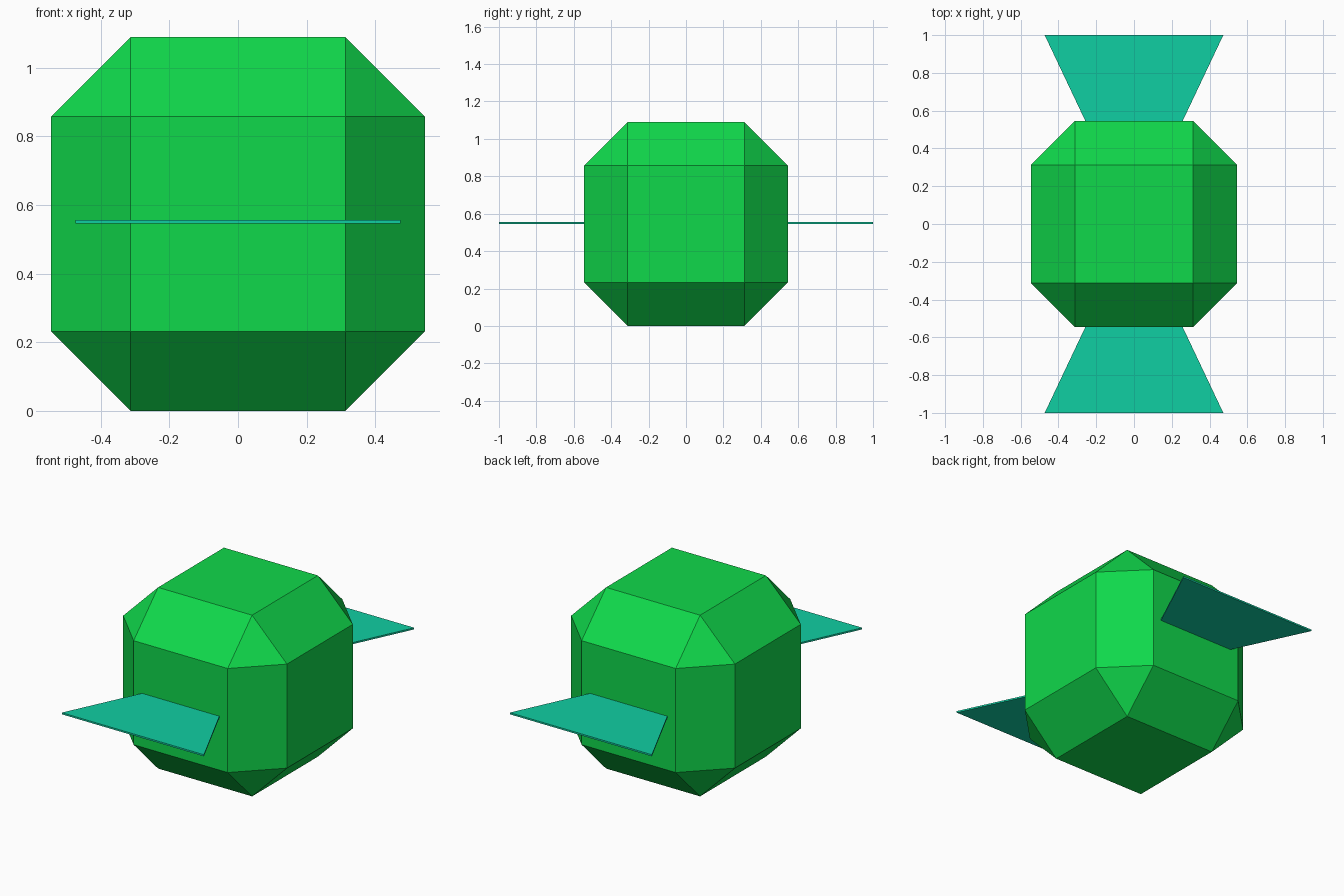
import bpy
import bmesh

if "Cube" in bpy.data.objects:
    bpy.data.objects.remove(bpy.data.objects["Cube"])

HALF = 0.545      # half width of the body
CHAMFER = 0.232   # edge cut of the body
WING_Z = 0.551
WING_T = 0.01


def finish(name, bm, color):
    bmesh.ops.recalc_face_normals(bm, faces=bm.faces)
    mesh = bpy.data.meshes.new(name)
    bm.to_mesh(mesh)
    bm.free()
    mat = bpy.data.materials.new(name + "_color")
    mat.diffuse_color = color
    mat.use_nodes = True
    mat.node_tree.nodes["Principled BSDF"].inputs["Base Color"].default_value = mat.diffuse_color
    mesh.materials.append(mat)
    obj = bpy.data.objects.new(name, mesh)
    bpy.context.collection.objects.link(obj)
    return obj


# Body: cube with all edges and corners chamfered flat
bm = bmesh.new()
bmesh.ops.create_cube(bm, size=2 * HALF)
bmesh.ops.bevel(bm, geom=bm.edges[:], offset=CHAMFER, offset_type='OFFSET',
                segments=1, profile=0.5, affect='EDGES')
bmesh.ops.translate(bm, verts=bm.verts, vec=(0, 0, HALF))
finish("body", bm, (0.005, 0.69, 0.07, 1))

# Wings: thin flared plates, narrowing towards the body centre
for name, side in (("front_wing", -1), ("back_wing", 1)):
    bm = bmesh.new()
    outline = [(-0.473, 1.0), (0.473, 1.0), (0.236, 0.5), (-0.236, 0.5)]
    verts = [bm.verts.new((x, side * y, WING_Z - WING_T / 2)) for x, y in outline]
    plate = bm.faces.new(verts)
    top = bmesh.ops.extrude_face_region(bm, geom=[plate])["geom"]
    bmesh.ops.translate(bm, vec=(0, 0, WING_T),
                        verts=[g for g in top if isinstance(g, bmesh.types.BMVert)])
    finish(name, bm, (0.005, 0.62, 0.36, 1))
